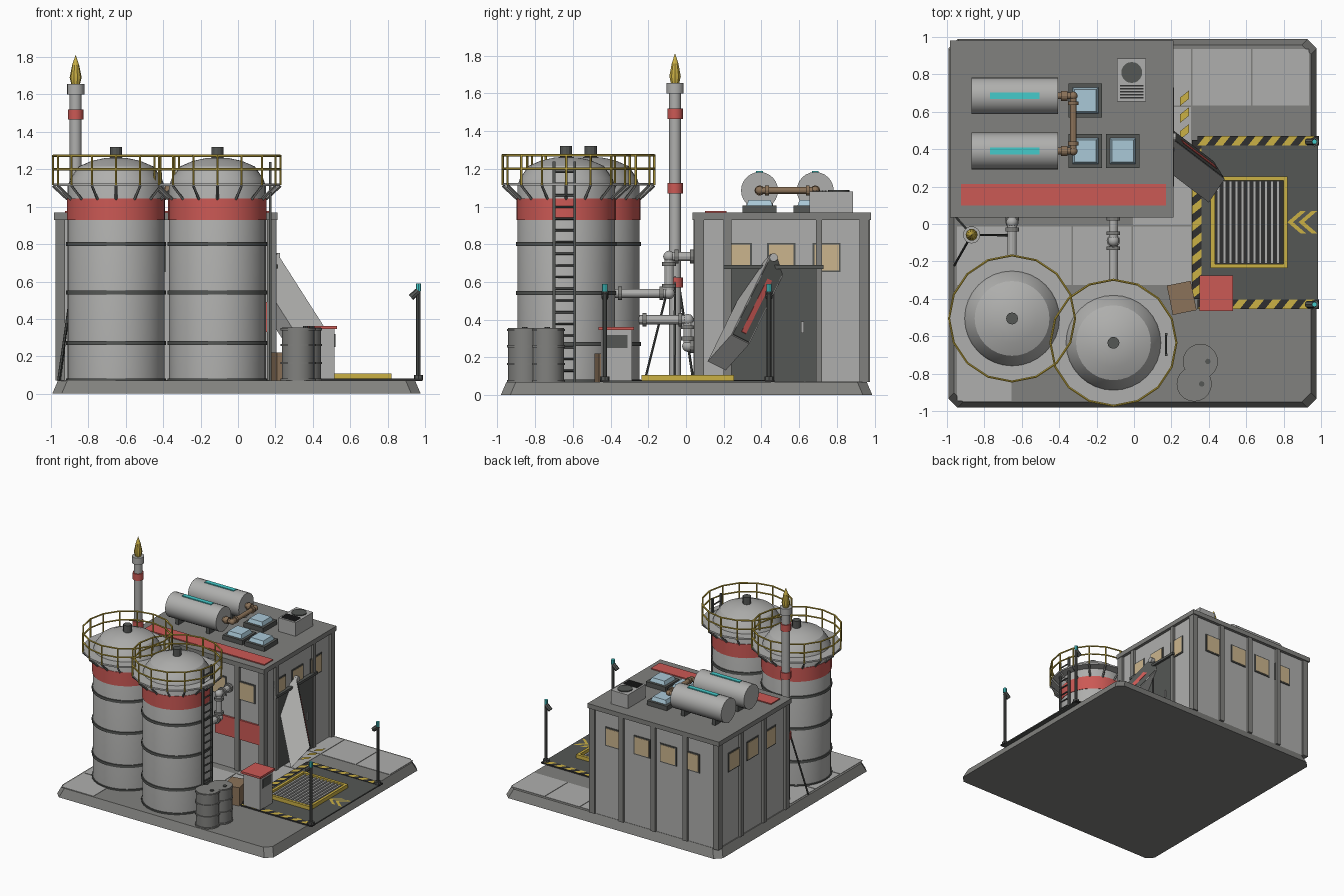
import bpy, bmesh, math
from mathutils import Matrix, Vector

if "Cube" in bpy.data.objects:
    bpy.data.objects.remove(bpy.data.objects["Cube"])

COLORS = {"light_grey": (.43, .43, .42), "mid_grey": (.22, .22, .21), "dark_grey": (.09, .095, .09),
          "black": (.03, .03, .03), "red": (.6, .1, .09), "yellow": (.6, .44, .06),
          "tan": (.6, .46, .27), "sky_blue": (.4, .58, .68), "cyan": (.06, .6, .6), "brown": (.26, .17, .1)}
MATS = {}
for key, rgb in COLORS.items():
    m = bpy.data.materials.new(key)
    m.use_nodes = True
    m.diffuse_color = (*rgb, 1)
    m.node_tree.nodes["Principled BSDF"].inputs["Base Color"].default_value = (*rgb, 1)
    MATS[key] = m
NAMES = list(COLORS)


class Part:
    """Collects primitives into one named object with sharp edges kept."""
    def __init__(self, name, mat):
        self.name, self.mat, self.bm, self.used = name, mat, bmesh.new(), []

    def paint(self, faces, mat):
        mat = mat or self.mat
        if mat not in self.used:
            self.used.append(mat)
        for f in faces:
            f.material_index = self.used.index(mat)

    def matrix_box(self, mtx, mat=None):
        vs = bmesh.ops.create_cube(self.bm, size=1, matrix=mtx)["verts"]
        self.paint({f for v in vs for f in v.link_faces}, mat)
        return self

    def box(self, x0, x1, y0, y1, z0, z1, mat=None, turn=0):
        c = Vector((x0 + x1, y0 + y1, z0 + z1)) / 2
        return self.matrix_box(Matrix.Translation(c) @ Matrix.Rotation(turn, 4, 'Z')
                               @ Matrix.Diagonal((x1 - x0, y1 - y0, z1 - z0, 1)), mat)

    def rod(self, p, q, r, n=12, r2=None, mat=None):
        p, q = Vector(p), Vector(q)
        mtx = Matrix.Translation((p + q) / 2) @ (q - p).to_track_quat('Z', 'Y').to_matrix().to_4x4()
        vs = bmesh.ops.create_cone(self.bm, cap_ends=True, segments=n, radius1=r, matrix=mtx,
                                   radius2=r if r2 is None else r2, depth=(q - p).length)["verts"]
        self.paint({f for v in vs for f in v.link_faces}, mat)
        return self

    def lathe(self, x, y, profile, n, mat=None, closed=False):
        rings = [[self.bm.verts.new((x + r * math.cos(2 * math.pi * i / n),
                                     y + r * math.sin(2 * math.pi * i / n), z)) for i in range(n)]
                 for r, z in profile]
        pairs = list(zip(rings, rings[1:])) + ([(rings[-1], rings[0])] if closed else [])
        self.paint([self.bm.faces.new((a[i], a[(i + 1) % n], b[(i + 1) % n], b[i]))
                    for a, b in pairs for i in range(n)], mat)
        return self

    def poly(self, pts, mat=None):
        f = self.bm.faces.new([self.bm.verts.new(p) for p in pts])
        self.paint([f], mat)
        return self

    def done(self):
        bmesh.ops.recalc_face_normals(self.bm, faces=self.bm.faces)
        for f in self.bm.faces:
            f.smooth = True
        for e in self.bm.edges:
            e.smooth = len(e.link_faces) == 2 and e.calc_face_angle(0) < .5
        me = bpy.data.meshes.new(self.name)
        self.bm.to_mesh(me)
        self.bm.free()
        for k in self.used:
            me.materials.append(MATS[k])
        ob = bpy.data.objects.new(self.name, me)
        bpy.context.collection.objects.link(ob)


# Ground slab with chamfered corners and sloped sides
slab = Part("ground_slab", "mid_grey")
def outline(h, z, c=.05):
    return [slab.bm.verts.new((sx * a - .008, sy * b + .003, z)) for sx, sy, a, b in
            [(1, 1, h, h - c), (1, 1, h - c, h), (-1, 1, h - c, h), (-1, 1, h, h - c),
             (-1, -1, h, h - c), (-1, -1, h - c, h), (1, -1, h - c, h), (1, -1, h, h - c)]]
low, high = outline(.985, 0), outline(.955, .07)
faces = [slab.bm.faces.new(low), slab.bm.faces.new(high)]
faces += [slab.bm.faces.new((low[i], low[(i + 1) % 8], high[(i + 1) % 8], high[i])) for i in range(8)]
slab.paint(faces, None)
slab.done()
edges = [-.95, -.65, -.33, -.01, .31, .63, .94]
tiles = Part("paving_tiles", "light_grey")
for i, j in [(0, 0), (0, 1), (0, 2), (1, 2), (2, 2), (3, 2), (3, 3), (3, 4), (3, 5), (4, 5), (5, 5)]:
    tiles.box(edges[i] + .004, edges[i + 1] - .004, edges[j] + .004, edges[j + 1] - .004, .068, .073)
tiles.done()

# Loading pad, hazard borders and arrows
Part("loading_pad", "dark_grey").box(.36, .985, -.44, .45, .068, .078).done()
hazard = Part("hazard_borders", "yellow")
def stripes(x, y, length, along_y, backed=True, w=.05, step=.09):
    if backed:
        hazard.box(x, x + (w if along_y else length), y, y + (length if along_y else w), .07, .081, "black")
    for k in range(int(length / step)):
        a = k * step
        quad = [(a, 0), (a + .045, 0), (a + .085, w), (a + .04, w)]
        hazard.poly([(x + v, y + u, .0825) if along_y else (x + u, y + v, .0825) for u, v in quad])
stripes(.34, .42, .65, False)
stripes(.34, -.455, .65, False)
stripes(.31, -.4, .85, True)
stripes(.245, .45, .28, True, False)
for x in (.82, .88):
    for s in (-1, 1):
        hazard.poly([(x, .01, .08), (x + .03, .01, .08), (x + .1, .01 + s * .06, .08), (x + .07, .01 + s * .06, .08)])
hazard.done()

# Floor grate
grate = Part("floor_grate", "yellow").box(.42, .81, -.225, .245, .075, .083, "black")
for x in (.41, .8):
    grate.box(x, x + .022, -.235, .255, .07, .108)
for y in (-.235, .233):
    grate.box(.41, .82, y, y + .022, .07, .108)
for i in range(11):
    grate.box(.443 + i * .032, .459 + i * .032, -.21, .23, .08, .1, "light_grey")
grate.done()

# Lamp posts
for side, y in (("front", -.43), ("back", .44)):
    lamp = Part(side + "_lamp_post", "dark_grey").rod((.965, y, .07), (.965, y, .55), .012, 8)
    lamp.rod((.965, y, .07), (.965, y, .1), .025, 8).rod((.925, y, .515), (.965, y, .55), .018, 8)
    lamp.rod((.965, y, .55), (.965, y, .59), .014, 8, mat="cyan").done()

# Main building: walls, ribs, roof
Part("building_walls", "light_grey").box(-.955, .185, .06, .955, .07, .94).done()
ribs = Part("wall_ribs", "mid_grey")
for x in (-.95, .18):
    for y in (.07, .945):
        ribs.box(x - .025, x + .025, y - .025, y + .025, .07, .935)
for x in (-.67, -.38, -.09):
    ribs.box(x - .02, x + .02, .94, .975, .07, .935).box(x + .03, x + .07, .04, .07, .07, .935)
for y in (.36, .66):
    ribs.box(-.975, -.94, y - .02, y + .02, .07, .935)
ribs.box(.18, .205, .2, .24, .07, .935).box(.18, .205, .69, .72, .07, .935).done()
roof = Part("roof", "mid_grey").box(-.985, .21, .035, .98, .93, .968)
roof.box(-.925, .17, .1, .215, .96, .976, "red").done()
Part("front_sign_panel", "red").box(-.24, .165, .045, .065, .33, .49).done()

# Windows, as frame plus pane
win = Part("windows", "tan")
def window(x, y, facing_x):
    for grow, out, mat in ((.01, .006, "dark_grey"), (0, .009, "tan")):
        w, h = .065 + grow, .068 + grow
        dx, dy = (out, w) if facing_x else (w, out)
        win.box(x - dx, x + dx, y - dy, y + dy, .73 - h, .73 + h, mat)
for y in (.275, .505, .745):
    window(.185, y, True)
    window(-.955, y, True)
for x in (-.01, -.27, -.51, -.72):
    window(x, .955, False)
    window(x + .05, .06, False)
win.done()
door = Part("side_door", "dark_grey").box(.18, .196, .22, .71, .07, .68).box(.19, .2, .46, .47, .07, .68, "black")
door.box(.19, .206, .61, .625, .33, .39, "light_grey").box(.18, .215, .2, .73, .67, .69).done()

# Tilted chute leaning on the side wall
A, L, W, T = (Vector(v) for v in ((.21, .45, .75), (.275, -.21, -.43), (-.085, -.125, -.14), (-.06, .096, -.048)))
def frame(c, l, w, t):
    m = Matrix((l, w, t)).transposed().to_4x4()
    m.translation = c
    return m
chute = Part("loading_chute", "light_grey").matrix_box(frame(A + (L + W + T) / 2, L, W, T))
chute.matrix_box(frame(A + L / 2 + T / 2, L * .98, W * .03, T * .9), "dark_grey")
chute.matrix_box(frame(A + L * .6 + T * .5, L * .65, W * .06, T * .25), "red")
chute.rod((.18, .465, .73), (.225, .465, .73), .022, 12).done()

# Storage silos with bands, domes, decks and guard rails
def silo(name, x, y, R=.259):
    s = Part(name + "_silo", "light_grey").lathe(x, y, [(R, .07), (R, 1.11), (.245, 1.15), (.2, 1.215)], 32)
    s.lathe(x, y, [(.2, 1.215), (.13, 1.245), (.06, 1.26), (.001, 1.264)], 32)
    s.lathe(x, y, [(R, .93), (R + .004, .93), (R + .004, 1.043), (R, 1.043)], 32, "red")
    for z in (.07, .27, .54, .8):
        s.lathe(x, y, [(R, z - .01), (R + .008, z - .01), (R + .008, z + .012), (R, z + .012)], 32, "dark_grey")
    s.rod((x, y, 1.25), (x, y, 1.32), .032, 12, mat="dark_grey").done()
    deck = Part(name + "_silo_deck", "light_grey")
    deck.lathe(x, y, [(R - .01, 1.112), (.335, 1.112), (.335, 1.125), (R - .01, 1.125)], 16, closed=True)
    rail = Part(name + "_silo_guard_rail", "yellow")
    pts = [Vector((x + .337 * math.cos(i * math.pi / 8), y + .337 * math.sin(i * math.pi / 8), 0)) for i in range(16)]
    for i, p in enumerate(pts):
        up = lambda v, z: v + Vector((0, 0, z))
        rail.rod(up(p, 1.115), up(p, 1.275), .006, 6)
        for z in (1.2, 1.272):
            rail.rod(up(p, z), up(pts[i - 1], z), .0065, 6)
        c = Vector((x, y, 0))
        foot = c + (p - c) * .77
        deck.rod(up(foot, 1.04), up(p, 1.112), .008, 4, mat="mid_grey")
    deck.done()
    rail.done()
silo("left_rear", -.652, -.505)
silo("front", -.11, -.635)
ladder = Part("silo_ladder", "dark_grey")
for y in (-.7, -.59):
    ladder.box(.165, .18, y - .007, y + .007, .07, 1.24)
for i in range(18):
    ladder.rod((.172, -.7, .13 + i * .062), (.172, -.59, .13 + i * .062), .006, 6)
ladder.done()

# Flare stack with struts
fx, fy = -.868, -.058
stack = Part("flare_stack", "light_grey").rod((fx, fy, .07), (fx, fy, 1.62), .032, 16)
for z in (.57, 1.07, 1.465):
    stack.rod((fx, fy, z), (fx, fy, z + .055), .041, 16, mat="red")
stack.rod((fx, fy, 1.6), (fx, fy, 1.655), .046, 16)
for p in ((-.96, -.22, .07), (-.955, .04, .07), (-.68, -.06, .07)):
    stack.rod((fx, fy, .72), p, .007, 6, mat="dark_grey")
stack.done()
Part("flare_flame", "yellow").lathe(fx, fy, [(.022, 1.65), (.032, 1.69), (.018, 1.76), (.001, 1.81)], 10).done()

# Pipework, with joints at bends and flanges at ends
def pipe(name, pts, r, mat, ring):
    p = Part(name, mat)
    for a, b in zip(pts, pts[1:]):
        a, b = Vector(a), Vector(b)
        p.rod(a, b, r)
        d = (b - a).normalized()
        for c in (a + d * .04, b - d * .04):
            p.rod(c - d * .01, c + d * .01, r * 1.5, mat=ring)
    for c in pts[1:-1]:
        vs = bmesh.ops.create_icosphere(p.bm, subdivisions=2, radius=r * 1.3, matrix=Matrix.Translation(c))["verts"]
        p.paint({f for v in vs for f in v.link_faces}, mat)
    p.done()
pipe("rear_silo_pipe", [(-.652, -.26, .4), (-.652, .01, .4), (-.652, .01, .26), (-.652, .07, .26)], .024, "light_grey", "mid_grey")
pipe("front_silo_pipe", [(-.11, -.39, .54), (-.11, -.09, .54), (-.11, -.09, .735), (-.11, .07, .735)], .024, "light_grey", "mid_grey")
pipe("roof_pipe", [(-.42, .39, 1.085), (-.325, .39, 1.085), (-.325, .685, 1.085), (-.42, .685, 1.085)], .018, "brown", "brown")

# Roof tanks
for side, y in (("front", .39), ("back", .685)):
    t = Part(side + "_roof_tank", "light_grey").rod((-.868, y, 1.085), (-.405, y, 1.085), .098, 24)
    t.box(-.77, -.505, y - .018, y + .018, 1.17, 1.188, "cyan")
    for x in (-.78, -.5):
        t.box(x - .015, x + .015, y - .07, y + .07, .965, 1.04, "dark_grey")
    t.done()

# Skylights and ventilation unit
for i, (x, y) in enumerate([(-.26, .66), (-.26, .39), (-.06, .39)]):
    s = Part("skylight_%d" % (i + 1), "dark_grey").box(x - .09, x + .09, y - .09, y + .09, .965, 1.005)
    s.rod((x, y, 1), (x, y, 1.035), .1, 4, .082, "sky_blue")
    bmesh.ops.rotate(s.bm, verts=s.bm.verts[-8:], cent=(x, y, 0), matrix=Matrix.Rotation(math.pi / 4, 3, 'Z'))
    s.done()
vent = Part("ventilation_unit", "light_grey").box(-.09, .065, .655, .885, .96, 1.08)
vent.rod((-.012, .81, 1.07), (-.012, .81, 1.088), .056, 20, mat="dark_grey")
for i in range(5):
    vent.box(-.075, .05, .67 + i * .016, .68 + i * .016, 1.07, 1.085, "black")
vent.done()

# Control cabinet, crate and barrels
cab = Part("control_cabinet", "light_grey").box(.365, .515, -.45, -.285, .07, .35)
cab.box(.35, .53, -.465, -.275, .345, .362, "red").box(.51, .52, -.42, -.31, .25, .32, "dark_grey").done()
Part("crate", "brown").box(.19, .32, -.475, -.315, .07, .22, turn=.2).done()
for i, (x, y) in enumerate([(.355, -.735), (.322, -.855)]):
    b = Part("barrel_%d" % (i + 1), "mid_grey").rod((x, y, .07), (x, y, .355), .088, 20)
    for z in (.075, .165, .26, .345):
        b.rod((x, y, z - .006), (x, y, z + .006), .094, 20)
    b.rod((x + .04, y, .35), (x + .04, y, .362), .015, 8, mat="dark_grey").done()
